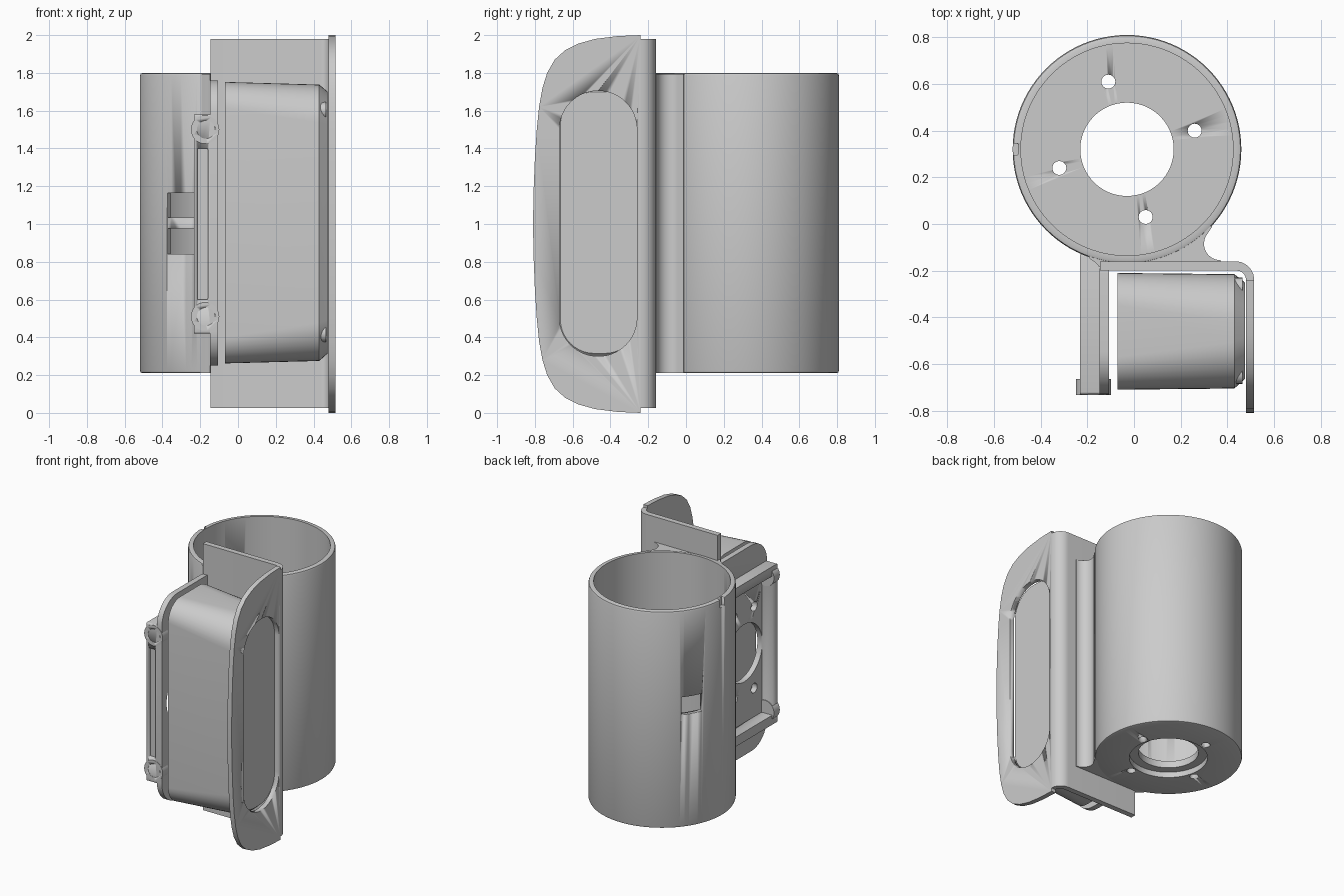
import bpy, bmesh
from math import sin, cos, pi, radians
from mathutils import Matrix

if "Cube" in bpy.data.objects:
    bpy.data.objects.remove(bpy.data.objects["Cube"])

CX, CY = -0.03, 0.32          # cup axis


def finish(name, bm, angle=30):
    bmesh.ops.recalc_face_normals(bm, faces=bm.faces)
    me = bpy.data.meshes.new(name)
    bm.to_mesh(me)
    bm.free()
    ob = bpy.data.objects.new(name, me)
    bpy.context.collection.objects.link(ob)
    bpy.ops.object.select_all(action='DESELECT')
    ob.select_set(True)
    bpy.context.view_layer.objects.active = ob
    bpy.ops.object.shade_smooth_by_angle(angle=radians(angle))
    return ob


def loft(name, axis, sections):
    """Capped loft through 2D outlines placed at positions along an axis."""
    place = {'x': lambda u, v, w: (w, u, v),
             'y': lambda u, v, w: (u, w, v),
             'z': lambda u, v, w: (u, v, w)}[axis]
    bm = bmesh.new()
    rings = [[bm.verts.new(place(u, v, w)) for u, v in pts] for w, pts in sections]
    n = len(rings[0])
    for a, b in zip(rings, rings[1:]):
        for i in range(n):
            j = (i + 1) % n
            bm.faces.new((a[i], a[j], b[j], b[i]))
    bm.faces.new(rings[0])
    bm.faces.new(rings[-1])
    return finish(name, bm)


def prism(name, axis, pts, lo, hi):
    return loft(name, axis, [(lo, pts), (hi, pts)])


def arc(cu, cv, r, a0, a1, n):
    return [(cu + r * cos(radians(a0 + (a1 - a0) * i / n)),
             cv + r * sin(radians(a0 + (a1 - a0) * i / n))) for i in range(n + 1)]


def circle(cu, cv, r, n=32):
    return arc(cu, cv, r, 0, 360, n)[:-1]


def rrect(u0, u1, v0, v1, r_low, r_high, n=10):
    """Rounded rectangle; separate corner radii at the u0 and u1 sides."""
    a, b = r_low, r_high
    return (arc(u1 - b, v1 - b, b, 0, 90, n) + arc(u0 + a, v1 - a, a, 90, 180, n)
            + arc(u0 + a, v0 + a, a, 180, 270, n) + arc(u1 - b, v0 + b, b, 270, 360, n))


def cut(ob, cutter):
    cutter.hide_render = True
    mod = ob.modifiers.new('cut', 'BOOLEAN')
    mod.operation, mod.solver, mod.object = 'DIFFERENCE', 'EXACT', cutter
    bpy.ops.object.select_all(action='DESELECT')
    ob.select_set(True)
    bpy.context.view_layer.objects.active = ob
    bpy.ops.object.modifier_apply(modifier=mod.name)
    bpy.data.objects.remove(cutter)


# Cup: turned profile with rounded rim and stepped hole in the floor
profile = [(0.20, 0.25), (0.26, 0.25), (0.26, 0.21), (0.475, 0.21), (0.486, 0.214), (0.49, 0.225),
           (0.49, 1.785), (0.486, 1.796), (0.475, 1.80), (0.455, 1.80), (0.455, 0.30), (0.20, 0.30)]
N = 96
bm = bmesh.new()
rings = [[bm.verts.new((CX + x, CY + y, z)) for x, y in circle(0, 0, r, N)] for r, z in profile]
for a, b in zip(rings, rings[1:] + rings[:1]):
    for i in range(N):
        j = (i + 1) % N
        bm.faces.new((a[i], a[j], b[j], b[i]))
cup = finish('cup', bm)


def cup_window(angle, width, z0, z1):
    c = prism('window_cutter', 'z', [(0.40, -width / 2), (0.55, -width / 2),
                                     (0.55, width / 2), (0.40, width / 2)], z0, z1)
    c.data.transform(Matrix.Translation((CX, CY, 0)) @ Matrix.Rotation(radians(angle), 4, 'Z'))
    cut(cup, c)


# Strap windows, rim notch and floor screw holes
cup_window(236, 0.18, 1.035, 1.165)
cup_window(236, 0.18, 0.84, 0.975)
cup_window(149, 0.15, 1.035, 1.165)
notch = prism('notch_cutter', 'z', rrect(-0.56, -0.495, 0.295, 0.345, 0.01, 0.01, 3), 1.74, 1.9)
cut(cup, notch)
for x, y in [(-0.11, 0.61), (0.26, 0.40), (-0.32, 0.24), (0.05, 0.03)]:
    cut(cup, prism('screw_cutter', 'z', circle(x, y, 0.03, 16), 0.1, 0.4))

# Filleted neck joining cup and bracket
neck = (arc(CX, CY, 0.475, 248, 317, 20) + [(0.335, -0.012)]
        + arc(0.37, -0.085, 0.07, 140, 270, 14) + [(0.37, -0.18), (-0.145, -0.18)]
        + [(-0.148, -0.185), (-0.165, -0.165), (-0.19, -0.148)])
prism('cup_neck', 'z', neck, 0.21, 1.795)

# Bent bracket plate
bend = ([(-0.145, -0.2)] + arc(0.44, -0.24, 0.04, 90, 0, 8)
        + arc(0.435, -0.24, 0.08, 0, 90, 10) + [(-0.145, -0.16)])
prism('bracket_back', 'z', bend, 0.025, 1.98)

# Side wing of the bracket with long slot
half = [(-0.24, 2.0), (-0.36, 1.995), (-0.48, 1.98), (-0.57, 1.955), (-0.64, 1.92), (-0.695, 1.87),
        (-0.735, 1.80), (-0.76, 1.72), (-0.778, 1.62), (-0.79, 1.5), (-0.80, 1.35), (-0.807, 1.17)]
wing = prism('bracket_wing', 'x',
             half + [(-0.81, 1.0)] + [(y, 2 - z) for y, z in reversed(half)], 0.48, 0.515)
cut(wing, prism('slot_cutter', 'x', rrect(-0.67, -0.26, 0.30, 1.705, 0.204, 0.204, 16), 0.4, 0.6))

# Drafted motor housing with chamfered end
loft('housing', 'x', [
    (-0.07, rrect(-0.71, -0.21, 0.262, 1.752, 0.14, 0.14)),
    (0.43, rrect(-0.705, -0.215, 0.275, 1.738, 0.20, 0.20)),
    (0.475, rrect(-0.665, -0.25, 0.315, 1.70, 0.18, 0.18))])
for i, (y, z) in enumerate([(-0.64, 0.42), (-0.64, 1.60), (-0.275, 0.42), (-0.275, 1.60)]):
    prism(f'housing_screw_{i + 1}', 'x', circle(y, z, 0.045, 20), 0.40, 0.465)

# Mounting flange with large bore and small bolt holes
flange = prism('flange', 'x', rrect(-0.73, -0.19, 0.25, 1.76, 0.18, 0.02), -0.147, -0.107)
cut(flange, prism('bore_cutter', 'x', circle(-0.465, 1.0, 0.21, 48), -0.3, 0.0))
for y in (-0.58, -0.35):
    for z in (0.70, 1.30):
        cut(flange, prism('bolt_cutter', 'x', circle(y, z, 0.035, 20), -0.3, 0.0))

# Raised open frame behind the flange
frame = prism('frame', 'x', rrect(-0.73, -0.13, 0.42, 1.58, 0.01, 0.01, 3), -0.232, -0.145)
cut(frame, prism('recess_cutter', 'x', rrect(-0.67, -0.19, 0.49, 1.51, 0.01, 0.01, 3), -0.3, -0.1))
cut(frame, prism('groove_cutter', 'y', rrect(-0.215, -0.16, 0.60, 1.40, 0.005, 0.005, 2), -0.8, -0.71))

# Screw bosses on the frame front
for tag, z in (('lower', 0.51), ('upper', 1.5)):
    boss = prism('boss_' + tag, 'y', circle(-0.174, z, 0.075, 40), -0.732, -0.665)
    cut(boss, prism('sink_cutter', 'y', circle(-0.17, z, 0.048), -0.8, -0.715))
    cut(boss, prism('hole_cutter', 'y', circle(-0.17, z, 0.03, 24), -0.8, -0.68))
